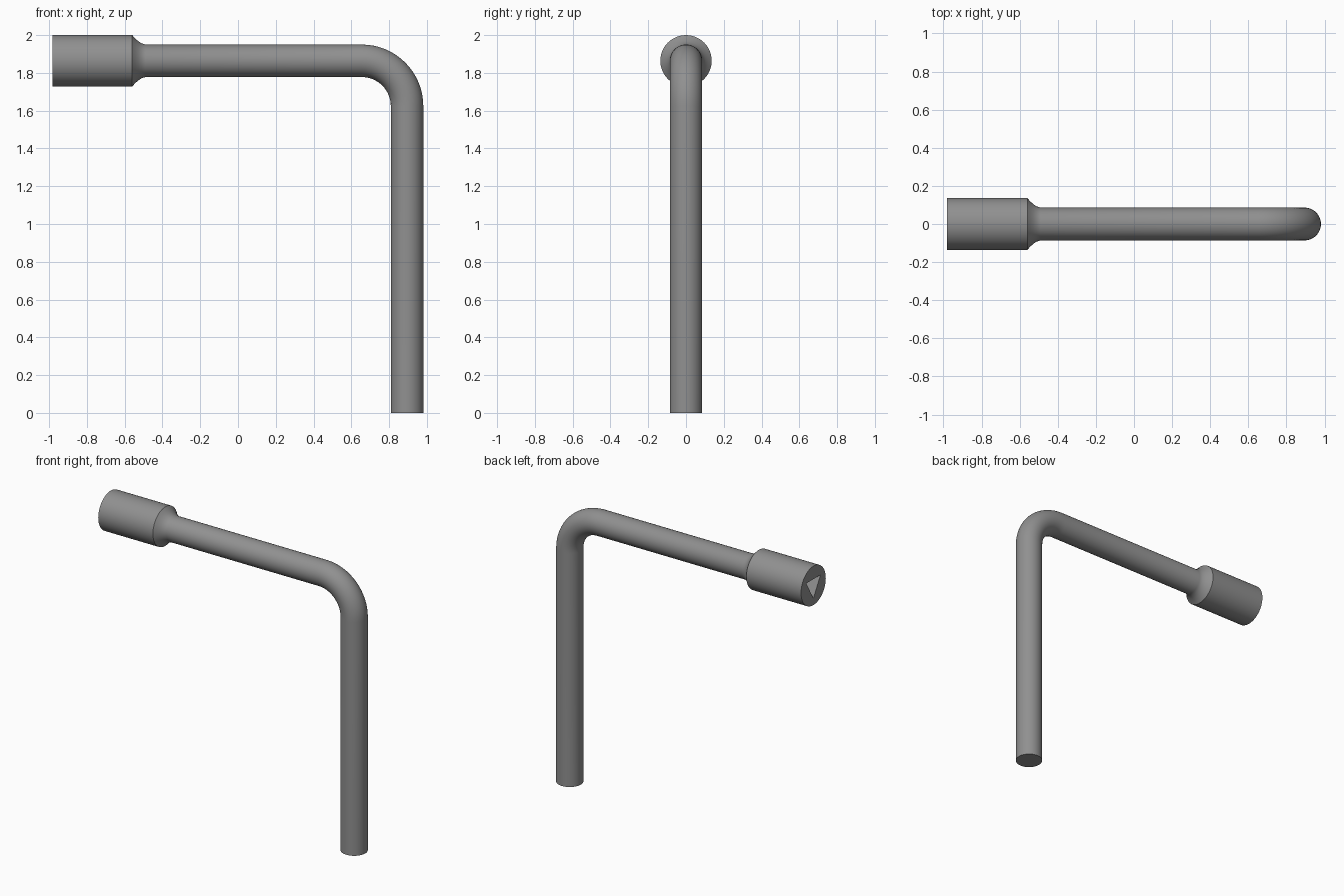
import bpy, bmesh, math
from mathutils import Vector

if "Cube" in bpy.data.objects:
    bpy.data.objects.remove(bpy.data.objects["Cube"])

SIDES = 48
AXIS_Z, LEG_X = 1.864, 0.895      # centre lines of shaft and leg
BAR_R, BEND_R = 0.086, 0.24
HOLE_R, HOLE_DEPTH = 0.09, 0.3

bm = bmesh.new()


def ring(x, z, radius, angle=0.0):
    """Circle around the path; angle 0 faces along x, 90 degrees faces down."""
    side = Vector((math.sin(angle), 0, math.cos(angle)))
    verts = []
    for i in range(SIDES):
        t = 2 * math.pi * i / SIDES
        verts.append(bm.verts.new(Vector((x, 0, z))
                     + side * (radius * math.cos(t))
                     + Vector((0, radius * math.sin(t), 0))))
    return verts


def bridge(a, b):
    n = len(a)
    for i in range(n):
        bm.faces.new((a[i], a[(i + 1) % n], b[(i + 1) % n], b[i]))


# Socket with filleted neck
profile = [(-0.981, 0.136), (-0.56, 0.136), (-0.545, 0.119),
           (-0.528, 0.104), (-0.51, 0.092), (-0.49, BAR_R)]
rings = [ring(x, AXIS_Z, r) for x, r in profile]

# Bend and straight leg down to the ground
STEPS = 16
for i in range(STEPS + 1):
    a = math.pi / 2 * i / STEPS
    rings.append(ring(LEG_X - BEND_R + BEND_R * math.sin(a),
                      AXIS_Z - BEND_R + BEND_R * math.cos(a), BAR_R, a))
rings.append(ring(LEG_X, 0, BAR_R, math.pi / 2))

for a, b in zip(rings, rings[1:]):
    bridge(a, b)
bm.faces.new(rings[-1])


# Triangular blind hole in the socket end
def triangle(x):
    return [bm.verts.new((x, HOLE_R * math.sin(t), AXIS_Z - HOLE_R * math.cos(t)))
            for t in (0, 2 * math.pi / 3, 4 * math.pi / 3)]


mouth, floor = triangle(-0.981), triangle(-0.981 + HOLE_DEPTH)
bridge(mouth, floor)
bm.faces.new(floor)

# Flat end face between rim and hole mouth
edges = [bm.edges.get((loop[i], loop[(i + 1) % len(loop)]))
         for loop in (rings[0], mouth) for i in range(len(loop))]
bmesh.ops.triangle_fill(bm, use_beauty=True, edges=edges)
bmesh.ops.recalc_face_normals(bm, faces=bm.faces[:])

mesh = bpy.data.meshes.new("socket_key")
bm.to_mesh(mesh)
bm.free()

# Dark steel
steel = bpy.data.materials.new("dark_steel")
steel.diffuse_color = (0.28, 0.28, 0.28, 1)
steel.use_nodes = True
steel.node_tree.nodes["Principled BSDF"].inputs["Base Color"].default_value = steel.diffuse_color
mesh.materials.append(steel)

key = bpy.data.objects.new("socket_key", mesh)
bpy.context.collection.objects.link(key)
bpy.context.view_layer.objects.active = key
key.select_set(True)
bpy.ops.object.shade_smooth_by_angle(angle=math.radians(30))
